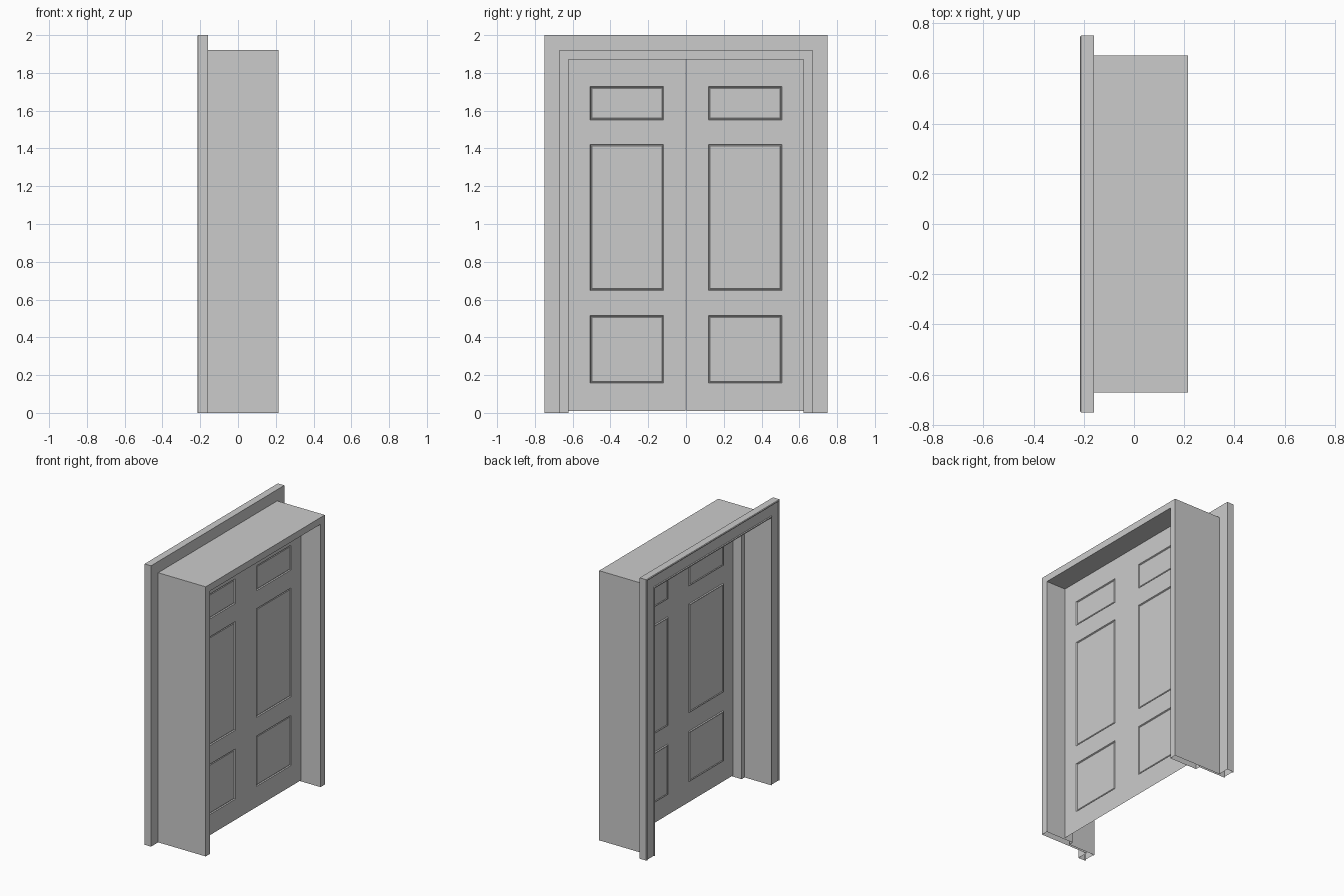
import bpy, bmesh

if "Cube" in bpy.data.objects:
    bpy.data.objects.remove(bpy.data.objects["Cube"])


def finish(name, bm):
    me = bpy.data.meshes.new(name)
    bm.to_mesh(me)
    bm.free()
    ob = bpy.data.objects.new(name, me)
    bpy.context.collection.objects.link(ob)
    return ob


def surround(name, profile):
    """Sweep an (x, half-width) profile up one leg, across the head and down.
    The feet stay open, as the frame is a hollow shell."""
    bm = bmesh.new()
    rings = []
    for side, top in ((-1, 0), (-1, 1), (1, 1), (1, 0)):
        rings.append([bm.verts.new((x, side * w, (w + 1.25) if top else 0))
                      for x, w in profile])
    n = len(profile)
    for a, b in zip(rings, rings[1:]):
        for i in range(n):
            j = (i + 1) % n
            bm.faces.new((a[i], b[i], b[j], a[j]))
    bmesh.ops.recalc_face_normals(bm, faces=bm.faces)
    # Make sure the open shell faces outward (head top must point up)
    top_face = max(bm.faces, key=lambda f: f.calc_center_median().z)
    if top_face.normal.z < -.5:
        bmesh.ops.reverse_faces(bm, faces=bm.faces[:])
    return finish(name, bm)


# Door surround: deep lining with a stop, plus the wider trim with a fine lip
surround("door_frame", [(.215, .67), (.215, .622), (-.003, .622), (-.003, .655),
                        (-.215, .655), (-.215, .662), (-.209, .665),
                        (-.209, .738), (-.215, .741), (-.215, .746),
                        (-.211, .75), (-.16, .75), (-.16, .67)])


def door_leaf(name, side):
    """Thin door leaf with three moulded panels."""
    ys = [.002, .118, .507, .621]
    zs = [.01, .157, .515, .648, 1.422, 1.55, 1.727, 1.871]
    x = .063
    bm = bmesh.new()
    grid = [[bm.verts.new((x, side * y, z)) for z in zs] for y in ys]
    panels = []
    for i in range(len(ys) - 1):
        for j in range(len(zs) - 1):
            f = bm.faces.new((grid[i][j], grid[i + 1][j],
                              grid[i + 1][j + 1], grid[i][j + 1]))
            if i == 1 and j in (1, 3, 5):
                panels.append(f)
    bm.normal_update()
    if side < 0:
        bmesh.ops.reverse_faces(bm, faces=bm.faces[:])
    # Panel moulding: step in, then a raised field
    bmesh.ops.inset_individual(bm, faces=panels, thickness=.006, depth=-.007)
    bmesh.ops.inset_individual(bm, faces=panels, thickness=.008, depth=.004)
    return finish(name, bm)


door_leaf("door_leaf_left", -1)
door_leaf("door_leaf_right", 1)
